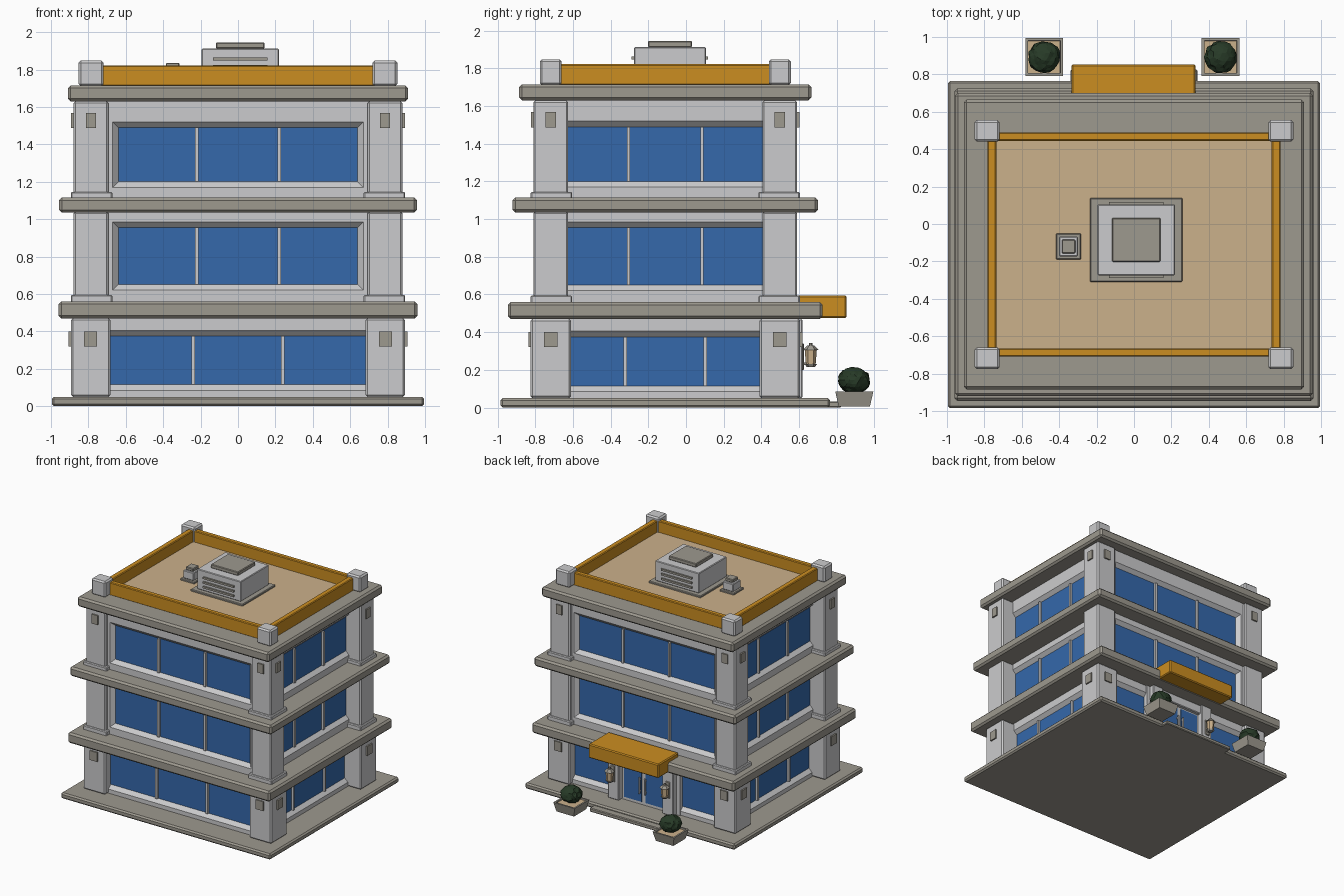
import bpy, bmesh, random
from math import pi
from mathutils import Matrix, Vector

if "Cube" in bpy.data.objects:
    bpy.data.objects.remove(bpy.data.objects["Cube"])
random.seed(4)
CY = -0.11  # building centre in y


def material(name, r, g, b):
    m = bpy.data.materials.new(name)
    m.use_nodes = True
    m.diffuse_color = (r, g, b, 1)
    bsdf = next(n for n in m.node_tree.nodes if n.type == 'BSDF_PRINCIPLED')
    bsdf.inputs["Base Color"].default_value = (r, g, b, 1)
    return m


PLASTER = material("pale plaster", 0.6, 0.6, 0.61)
STONE = material("grey stone", 0.34, 0.32, 0.275)
GLASS = material("blue glass", 0.035, 0.14, 0.41)
GOLD = material("ochre trim", 0.6, 0.27, 0.015)
TAN = material("tan gravel", 0.6, 0.44, 0.26)
LEAF = material("dark leaves", 0.02, 0.042, 0.02)


def finish(name, bm, *mats):
    bmesh.ops.recalc_face_normals(bm, faces=bm.faces)
    me = bpy.data.meshes.new(name)
    bm.to_mesh(me)
    bm.free()
    for m in mats:
        me.materials.append(m)
    ob = bpy.data.objects.new(name, me)
    bpy.context.collection.objects.link(ob)
    return ob


def box(name, xs, ys, zs, mat, bevel=0.0):
    bm = bmesh.new()
    bmesh.ops.create_cube(bm, size=1)
    for v in bm.verts:
        for i, (a, b) in enumerate((xs, ys, zs)):
            v.co[i] = (a + b) / 2 + v.co[i] * (b - a)
    if bevel:
        bmesh.ops.bevel(bm, geom=bm.edges[:], offset=bevel, segments=1, affect='EDGES')
    return finish(name, bm, mat)


def slab(name, hx, hy, zs, mat=STONE, bevel=0.012):
    return box(name, (-hx, hx), (CY - hy, CY + hy), zs, mat, bevel)


def turn(ob, side):
    # swing a part built on the front round to another side of the building
    c = Vector((0, CY, 0))
    ob.data.transform(Matrix.Translation(c) @ Matrix.Rotation(side * pi / 2, 4, 'Z')
                      @ Matrix.Translation(-c))


def span(c, h):
    return (c - h, c + h)


# Facade: wall sheet with a sloped reveal and a recessed glass pane
def facade(name, side, half, dist, zs, wz, hw, mull):
    y = CY - dist
    s = 0.03
    rings = [(half, zs[0], zs[1], y), (hw + s, wz[0] - s, wz[1] + s, y),
             (hw, wz[0], wz[1], y + s)]
    bm = bmesh.new()
    loops = [[bm.verts.new(p) for p in ((-w, d, a), (w, d, a), (w, d, b), (-w, d, b))]
             for w, a, b, d in rings]
    for r, q in zip(loops, loops[1:]):
        for i in range(4):
            j = (i + 1) % 4
            bm.faces.new((r[i], r[j], q[j], q[i]))
    bm.faces.new(loops[-1]).material_index = 1
    ob = finish(name + "_wall", bm, PLASTER, GLASS)
    turn(ob, side)
    for x in (-mull, mull):
        bar = box(name + "_mullion", span(x, 0.009), (y + 0.012, y + 0.04), wz, PLASTER)
        turn(bar, side)


# Floor slabs
slab("ground_slab", 0.995, 0.875, (0, 0.05))
slab("first_floor_slab", 0.96, 0.835, (0.47, 0.56), bevel=0.015)
slab("second_floor_slab", 0.957, 0.81, (1.035, 1.115), bevel=0.015)
slab("roof_slab", 0.91, 0.775, (1.63, 1.715), bevel=0.015)

# Storeys: z range, window z range, front and side window half widths and mullions
storeys = [
    ("ground", (0.05, 0.47), (0.115, 0.375), 0.7, 0.24, 0.213),
    ("middle", (0.56, 1.04), (0.65, 0.955), 0.64, 0.22, 0.195),
    ("upper", (1.11, 1.63), (1.2, 1.49), 0.64, 0.22, 0.195),
]
for name, zs, wz, hw, fm, sm in storeys:
    ground = name == "ground"
    for side, label in enumerate(("front", "left", "back", "right")):
        if side % 2 == 0:
            facade(name + "_" + label, side, 0.77, 0.67, zs, wz, hw, fm)
        else:
            facade(name + "_" + label, side, 0.67, 0.77, zs, wz, 0.55, sm)
    # Corner columns with plinths and small plaques
    x0, x1, y0, y1 = (0.683, 0.893, 0.5, 0.715) if ground else (0.692, 0.88, 0.515, 0.7)
    for sx in (-1, 1):
        for sy in (-1, 1):
            def xr(a, b):
                return tuple(sorted((sx * a, sx * b)))

            def yr(a, b):
                return tuple(sorted((CY + sy * a, CY + sy * b)))
            box(name + "_column", xr(x0, x1), yr(y0, y1), zs, PLASTER, 0.01)
            if not ground:
                box(name + "_plinth", xr(x0 - 0.02, x1 + 0.014), yr(y0 - 0.02, y1 + 0.014),
                    (zs[0] - 0.01, zs[0] + 0.035), PLASTER, 0.006)
            if name != "middle":
                pz, h = ((0.32, 0.4), 0.035) if ground else ((1.487, 1.567), 0.028)
                cx, cy = (x0 + x1) / 2, (y0 + y1) / 2
                box(name + "_plaque", xr(cx - h, cx + h), yr(y1 - 0.01, y1 + 0.012), pz, STONE)
                box(name + "_plaque", xr(x1 - 0.01, x1 + 0.012), yr(cy - h, cy + h), pz, STONE)

# Roof deck, parapet and corner posts
slab("roof_deck", 0.76, 0.58, (1.7, 1.725), TAN, 0)
for s in (-1, 1):
    box("parapet_long", (-0.78, 0.78), span(CY + s * 0.577, 0.022), (1.71, 1.822), GOLD, 0.006)
    box("parapet_short", span(s * 0.76, 0.024), (CY - 0.57, CY + 0.57), (1.71, 1.822), GOLD, 0.006)
    for t in (-1, 1):
        box("parapet_post", span(s * 0.785, 0.067), span(CY + t * 0.608, 0.058),
            (1.71, 1.848), PLASTER, 0.012)


# Rooftop machines: base plate, body, cap
def machine(name, x, y, zs, bases):
    for part, (hx, hy), a, b, m in zip(("base", "body", "cap"), bases, zs, zs[1:],
                                       (STONE, PLASTER, STONE)):
        box(name + "_" + part, span(x, hx), span(y, hy), (a, b), m, 0.005)


machine("roof_unit", 0.012, -0.085, (1.715, 1.74, 1.912, 1.945),
        ((0.247, 0.225), (0.207, 0.19), (0.13, 0.117)))
machine("roof_vent", -0.35, -0.12, (1.715, 1.74, 1.808, 1.836),
        ((0.067, 0.07), (0.05, 0.053), (0.036, 0.038)))
for s in (-1, 1):
    for z in (1.775, 1.815, 1.855):
        box("roof_unit_louvre", span(0.012, 0.145), span(-0.085 + s * 0.193, 0.01),
            span(z, 0.008), STONE)

# Entrance: canopy, step, surround, glass doors
box("entrance_canopy", (-0.335, 0.33), (0.58, 0.853), (0.475, 0.595), GOLD, 0.008)
box("entrance_step", (-0.34, 0.34), (0.7, 0.825), (0, 0.032), STONE, 0.006)
box("entrance_panel", (-0.34, 0.34), (0.5, 0.57), (0.05, 0.47), PLASTER)
box("door_header", (-0.22, 0.22), (0.55, 0.6), (0.39, 0.47), PLASTER, 0.006)
for s in (-1, 1):
    box("door_pilaster", span(s * 0.258, 0.052), (0.55, 0.618), (0.05, 0.47), PLASTER, 0.006)
    box("door_glass", span(s * 0.102, 0.084), (0.568, 0.577), (0.075, 0.375), GLASS)
    box("door_handle", span(s * 0.026, 0.007), (0.588, 0.602), (0.15, 0.29), PLASTER, 0.003)
    for z in (0.17, 0.27):
        box("handle_mount", span(s * 0.026, 0.005), (0.57, 0.592), span(z, 0.006), PLASTER)


# Wall lanterns
def drum(name, x, y, z0, z1, r0, r1, mat):
    bm = bmesh.new()
    bmesh.ops.create_cone(bm, cap_ends=True, segments=6, radius1=r0, radius2=r1, depth=z1 - z0,
                          matrix=Matrix.Translation((x, y, (z0 + z1) / 2)))
    return finish(name, bm, mat)


for x in (-0.262, 0.262):
    y = 0.662
    box("lantern_plate", span(x, 0.02), (0.61, 0.626), (0.2, 0.34), STONE, 0.004)
    box("lantern_arm", span(x, 0.008), (0.615, y), (0.225, 0.24), STONE)
    drum("lantern_foot", x, y, 0.215, 0.23, 0.022, 0.032, STONE)
    drum("lantern_lamp", x, y, 0.23, 0.305, 0.026, 0.032, TAN)
    drum("lantern_roof", x, y, 0.305, 0.328, 0.042, 0.02, STONE)
    drum("lantern_finial", x, y, 0.328, 0.342, 0.01, 0.008, STONE)

# Planters with bushes
for x in (-0.48, 0.463):
    y = 0.893
    bm = bmesh.new()
    bmesh.ops.create_cube(bm, size=1)
    for v in bm.verts:
        w = 0.202 if v.co.z > 0 else 0.166
        v.co = Vector((x + v.co.x * w, y + v.co.y * w, 0.045 + v.co.z * 0.08))
    bm.faces.ensure_lookup_table()
    top = max(bm.faces, key=lambda f: f.calc_center_median().z)
    bmesh.ops.inset_region(bm, faces=[top], thickness=0.02)
    bmesh.ops.inset_region(bm, faces=[top], thickness=0.002, depth=-0.012)
    top.material_index = 1
    finish("planter", bm, STONE, TAN)

    bm = bmesh.new()
    bmesh.ops.create_icosphere(bm, subdivisions=3, radius=1)
    for v in bm.verts:
        k = random.uniform(0.91, 1.04)
        v.co = Vector((x + v.co.x * 0.087 * k, y + v.co.y * 0.087 * k, 0.145 + v.co.z * 0.07 * k))
    finish("bush", bm, LEAF)
